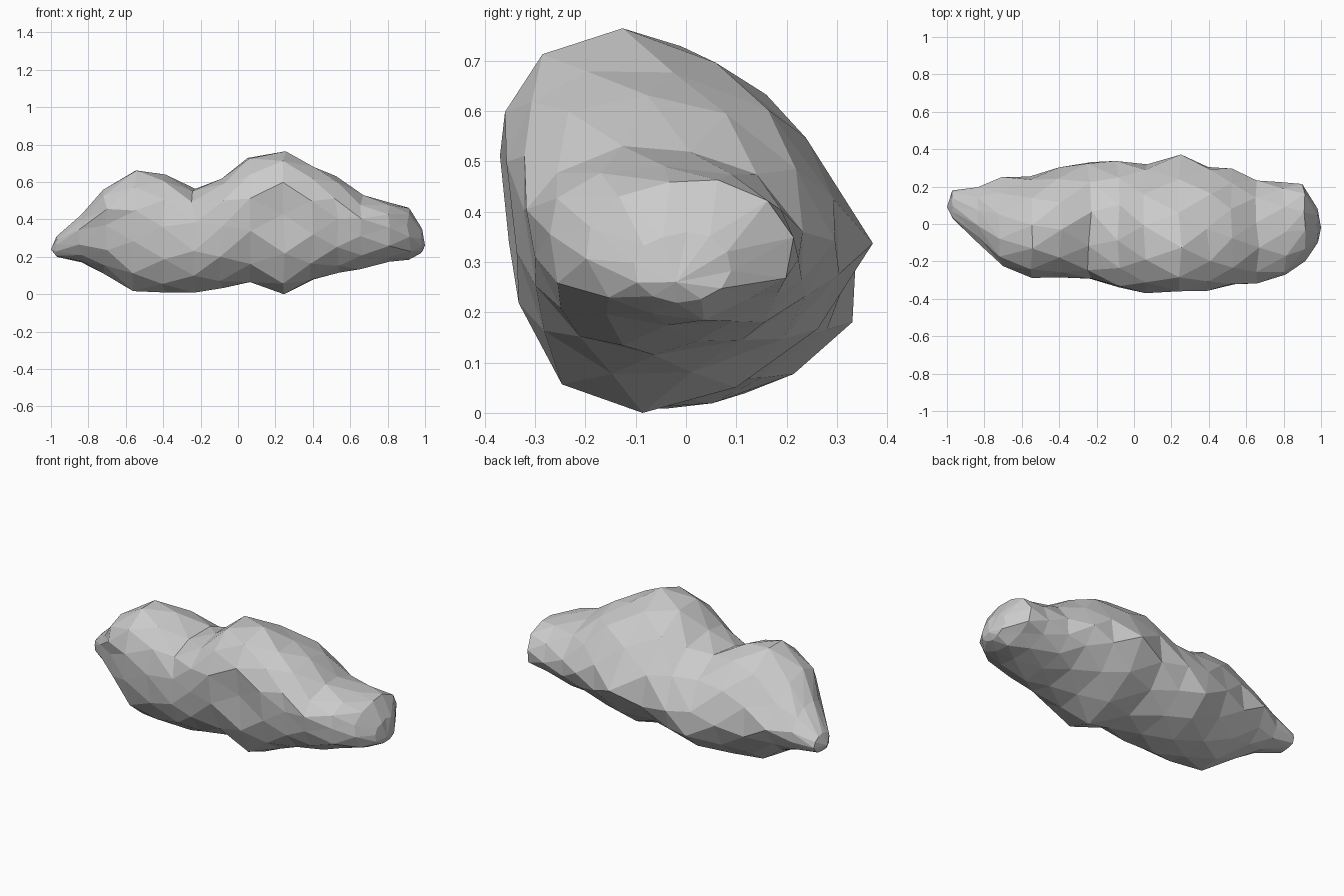
import bpy, bmesh, math, random

cube = bpy.data.objects.get("Cube")
if cube:
    bpy.data.objects.remove(cube, do_unlink=True)
random.seed(7)

# Stations along the boulder: x, bottom, top, front, back, crest y, keel y
STATIONS = [
    (-0.97, .20, .31, .03, .18, .10, .10),
    (-.84, .17, .42, -.08, .21, .03, .05),
    (-.71, .12, .55, -.20, .24, -.07, .00),
    (-.55, .02, .66, -.27, .26, -.07, -.03),
    (-.40, .01, .64, -.28, .30, -.03, -.04),
    (-.24, .01, .56, -.29, .35, -.03, -.03),
    (-.09, .04, .62, -.33, .34, -.08, -.03),
    (.06, .06, .73, -.35, .33, -.10, -.05),
    (.25, .01, .75, -.34, .36, -.13, -.08),
    (.40, .07, .69, -.33, .33, -.11, -.07),
    (.53, .12, .63, -.32, .30, -.08, -.06),
    (.66, .14, .53, -.31, .25, -.06, -.05),
    (.80, .17, .49, -.27, .23, -.04, -.04),
    (.91, .19, .46, -.19, .21, .02, -.02),
    (.98, .22, .36, -.10, .09, .00, -.02),
]
SIDES = 12


def ring(bm, index, station):
    """One rough cross-section, staggered against its neighbour."""
    x, low, high, front, back, crest, keel = station
    edge = index in (0, len(STATIONS) - 1)
    rough = 0.003 if edge else 0.009
    middle, half = (front + back) / 2, (back - front) / 2
    verts = []
    for i in range(SIDES):
        a = math.tau * (i + 0.5 * (index % 2)) / SIDES
        u, v = math.cos(a), math.sin(a)
        # Lean the upper half to the crest and the lower half to the keel
        shift = (crest if v > 0 else keel) - middle
        y = middle + u * half + shift * abs(v)
        # Widest line sits higher on the front than on the back
        v -= 0.13 * u * (1 - abs(v))
        z = (low + high) / 2 + v * (high - low) / 2 * 1.02
        verts.append(bm.verts.new((
            x + random.uniform(-1.5, 1.5) * rough,
            y * 1.01 + random.uniform(-1, 1) * rough,
            max(0, z + random.uniform(-1, 1) * rough))))
    return verts


def bridge(bm, first, second, odd):
    """Join two staggered rings with a band of triangles."""
    for i in range(SIDES):
        j = (i + 1) % SIDES
        if odd:
            bm.faces.new((first[i], second[j], second[i]))
            bm.faces.new((first[i], first[j], second[j]))
        else:
            bm.faces.new((first[i], first[j], second[i]))
            bm.faces.new((first[j], second[j], second[i]))


def cap(bm, verts, tip):
    point = bm.verts.new(tip)
    for i in range(SIDES):
        bm.faces.new((verts[i], verts[(i + 1) % SIDES], point))


# Faceted boulder skin
bm = bmesh.new()
rings = [ring(bm, i, s) for i, s in enumerate(STATIONS)]
for i in range(len(rings) - 1):
    bridge(bm, rings[i], rings[i + 1], i % 2)
cap(bm, rings[0], (-1, .09, .24))
cap(bm, rings[-1], (1, -.02, .26))
bmesh.ops.recalc_face_normals(bm, faces=bm.faces)

mesh = bpy.data.meshes.new("boulder")
bm.to_mesh(mesh)
bm.free()
boulder = bpy.data.objects.new("boulder", mesh)
bpy.context.collection.objects.link(boulder)

# Pale stone colour
stone = bpy.data.materials.new("pale_grey_stone")
stone.use_nodes = True
colour = (0.6, 0.6, 0.6, 1)
stone.diffuse_color = colour
stone.node_tree.nodes["Principled BSDF"].inputs["Base Color"].default_value = colour
mesh.materials.append(stone)
